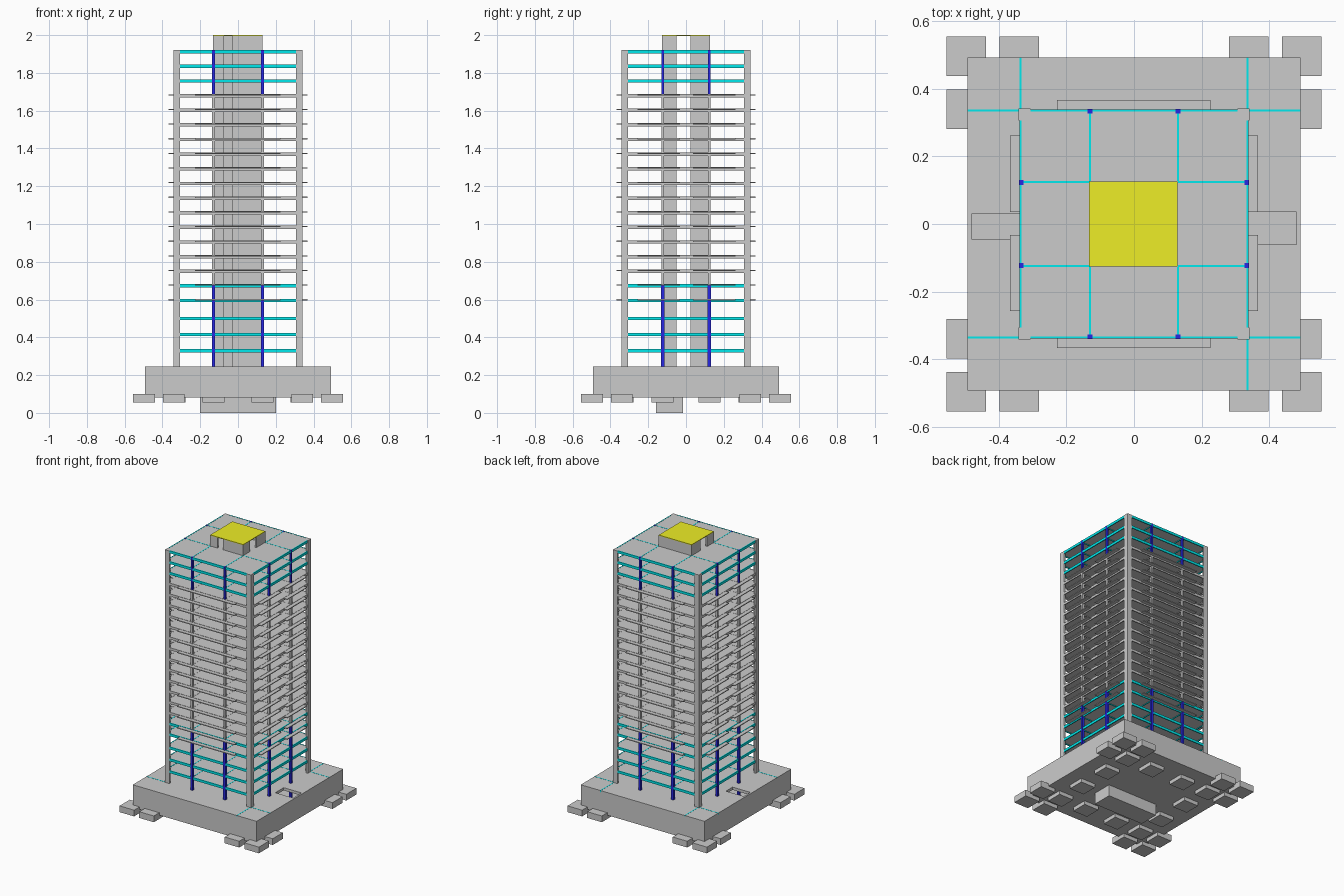
import bpy, bmesh

if "Cube" in bpy.data.objects:
    bpy.data.objects.remove(bpy.data.objects["Cube"])


def material(name, rgb):
    m = bpy.data.materials.new(name)
    m.diffuse_color = (*rgb, 1)
    m.use_nodes = True
    m.node_tree.nodes["Principled BSDF"].inputs["Base Color"].default_value = m.diffuse_color
    return m


CYAN = material("cyan_beam", (0.0, 0.82, 0.85))
BLUE = material("blue_column", (0.02, 0.02, 0.75))
YELLOW = material("yellow_roof", (0.85, 0.85, 0.02))


def boxes(name, items, mat=None):
    """One object made of boxes given as (x0, x1, y0, y1, z0, z1)."""
    bm = bmesh.new()
    for x0, x1, y0, y1, z0, z1 in items:
        v = [bm.verts.new((x, y, z)) for z in (z0, z1)
             for x, y in ((x0, y0), (x1, y0), (x1, y1), (x0, y1))]
        bm.faces.new(v[3::-1])
        bm.faces.new(v[4:])
        for i in range(4):
            j = (i + 1) % 4
            bm.faces.new((v[i], v[j], v[j + 4], v[i + 4]))
    me = bpy.data.meshes.new(name)
    bm.to_mesh(me)
    bm.free()
    ob = bpy.data.objects.new(name, me)
    bpy.context.collection.objects.link(ob)
    if mat:
        me.materials.append(mat)
    return ob


def square(x, y, h, z0, z1):
    return (x - h, x + h, y - h, y + h, z0, z1)


S = (-1, 1)
T = 0.339                                   # half width of the tower
P = 0.493                                   # half width of the podium
GROUND, ROOF = 0.245, 1.92
lower = [0.337, 0.423, 0.508]
upper = [0.603 + i * (ROOF - 0.603) / 17 for i in range(18)]
levels = lower + upper

# Foundations: raft below the core and pads below the columns
boxes("core_raft", [(-0.2, 0.2, -0.16, -0.015, 0, 0.081)])
pads = [(sx * a, sy * b) for sx in S for sy in S
        for a, b in ((0.497, 0.497), (0.34, 0.497), (0.497, 0.34),
                     (0.34, 0.34), (0.13, 0.335), (0.335, 0.125))]
boxes("footing_pads", [square(x, y, 0.058, 0.055, 0.1) for x, y in pads])

# Podium: floor, walls, roof slab with a light slot at either side
boxes("podium_floor", [(-P, P, -P, P, 0.082, 0.098)])
W = P - 0.012
boxes("podium_walls",
      [(-P, P, *sorted((s * W, s * P)), 0.098, 0.225) for s in S]
      + [(*sorted((s * W, s * P)), -W, W, 0.098, 0.225) for s in S])
boxes("podium_roof", [(-T, T, -P, P, 0.225, GROUND),
                      (-P, -T, -P, -0.045, 0.225, GROUND),
                      (-P, -T, 0.03, P, 0.225, GROUND),
                      (T, P, -P, -0.06, 0.225, GROUND),
                      (T, P, 0.035, P, 0.225, GROUND),
                      (-P, -W, -0.045, 0.03, 0.225, GROUND),
                      (W, P, -0.06, 0.035, 0.225, GROUND)])
b, e, g = 0.003, 0.0008, 0.336
strips = [(*sorted((s * T, s * P)), t * g - b, t * g + b, 0.23, GROUND + e)
          for s in S for t in S]
strips += [(s * g - b, s * g + b, *sorted((t * T, t * P)), 0.23, GROUND + e)
           for s, t in ((-1, 1), (1, 1), (1, -1))]
boxes("podium_beams", strips, CYAN)

# Floor slabs and the balconies that project from the middle floors
boxes("floor_slabs", [(-T, T, -T, T, z - 0.012, z) for z in levels])
balconies = []
for z in upper[:15]:
    z0, z1 = z - 0.007, z - 0.001
    for s in S:
        balconies.append((-0.228, 0.226, *sorted((s * T, s * 0.367)), z0, z1))
        for y0, y1 in ((-0.258, -0.032), (0.036, 0.262)):
            balconies.append((*sorted((s * T, s * 0.367)), y0, y1, z0, z1))
boxes("balconies", balconies)


def beams(z):
    """Edge beams and the beams from the core to the edge at one level."""
    z0, z1, o = z - 0.017, z + e, T + e
    out = []
    for s in S:
        out.append((-0.306, 0.306, *sorted((s * (o - 0.007), s * o)), z0, z1))
        out.append((*sorted((s * (o - 0.007), s * o)), -0.306, 0.306, z0, z1))
        for t in S:
            out.append((s * 0.13 - b, s * 0.13 + b,
                        *sorted((t * 0.127, t * T)), z0, z1))
            out.append((*sorted((s * 0.13, s * T)),
                        t * 0.124 - b, t * 0.124 + b, z0, z1))
    return out


coloured = lower + upper[:2] + upper[-3:]
boxes("coloured_beams", [q for z in coloured for q in beams(z)], CYAN)
boxes("plain_beams", [q for z in upper[2:-3] for q in beams(z)])

# Columns: blue at the bottom and the top, grey between
spots = [(s * u, t * v) for s in S for t in S
         for u, v in ((0.13, 0.334), (0.334, 0.123))]
blue_top, blue_low = upper[14], upper[1]
boxes("lower_columns",
      [square(x, y, 0.0085, 0.09, blue_low) for x, y in spots], BLUE)
boxes("middle_columns",
      [square(x, y, 0.0075, blue_low, blue_top) for x, y in spots])
boxes("upper_columns",
      [square(x, y, 0.007, blue_top, ROOF + 0.001) for x, y in spots], BLUE)

# L-shaped corner walls
corner, q = [], T + 0.003
for s in S:
    for t in S:
        corner.append((*sorted((s * 0.306, s * q)),
                       *sorted((t * (q - 0.013), t * q)), 0.09, ROOF))
        corner.append((*sorted((s * (q - 0.013), s * q)),
                       *sorted((t * 0.306, t * (q - 0.013))), 0.09, ROOF))
boxes("corner_walls", corner)

# Core with a doorway in the front and openings in both sides
c0, c1, d0, d1, w, top = -0.133, 0.129, -0.126, 0.126, 0.013, 1.995
core = [(c0, c1, d1 - w, d1, 0.09, top),
        (c0, -0.075, d0, d0 + w, 0.09, top),
        (-0.03, c1, d0, d0 + w, 0.09, top)]
for x in (c0, c1 - w):
    core += [(x, x + w, d0 + w, -0.05, 0.09, top),
             (x, x + w, 0.025, d1 - w, 0.09, top)]
boxes("core_walls", core)
boxes("core_roof", [(c0, c1, d0, d1, top, 2.0)], YELLOW)
